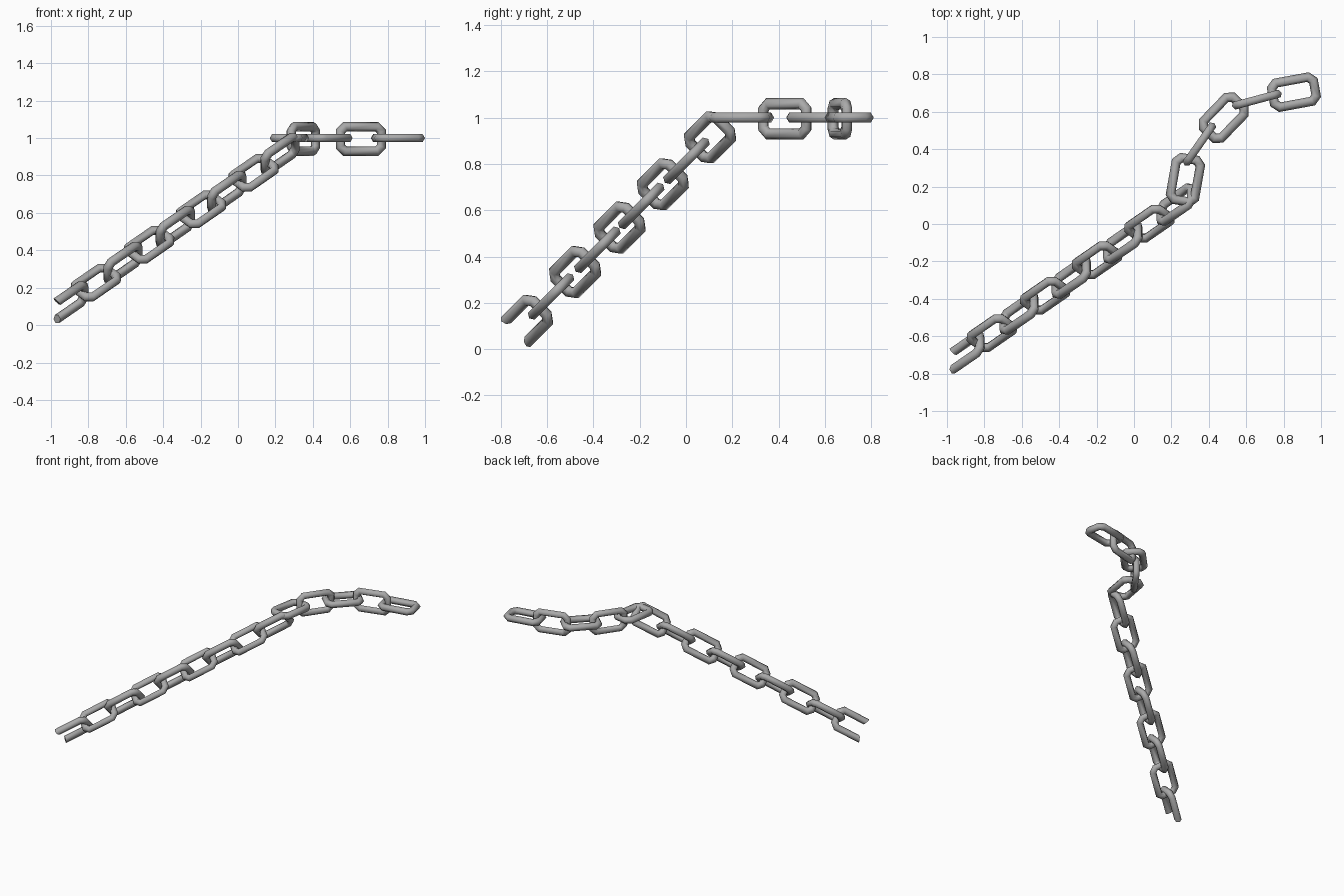
import bpy, bmesh, math
from mathutils import Vector

cube = bpy.data.objects.get("Cube")
if cube:
    bpy.data.objects.remove(cube, do_unlink=True)

# Material
steel = bpy.data.materials.new("grey_steel")
steel.use_nodes = True
GREY = (0.40, 0.40, 0.40, 1)
steel.diffuse_color = GREY
steel.node_tree.nodes["Principled BSDF"].inputs["Base Color"].default_value = GREY

# Link centreline: a long octagon, swept with a hexagonal bar
RADIUS, SIDES = 0.0245, 6
HALF_LEN, HALF_WID = 0.1135, 0.0655
STRAIGHT, END_FLAT = 0.088, 0.041
OUTLINE = [Vector(p) for p in (
    (-STRAIGHT, -HALF_WID), (STRAIGHT, -HALF_WID), (HALF_LEN, -END_FLAT), (HALF_LEN, END_FLAT),
    (STRAIGHT, HALF_WID), (-STRAIGHT, HALF_WID), (-HALF_LEN, END_FLAT), (-HALF_LEN, -END_FLAT))]


def edge_normal(p, q):
    e = (q - p).normalized()
    return Vector((e.y, -e.x))


def make_link(name, center, along, side, broken=False):
    along, side = Vector(along).normalized(), Vector(side).normalized()
    normal = along.cross(side)
    center = Vector(center)
    n = len(OUTLINE)
    bm = bmesh.new()
    rings = []
    for i in range(6 if broken else n):
        p = OUTLINE[i]
        n1, n2 = edge_normal(OUTLINE[i - 1], p), edge_normal(p, OUTLINE[(i + 1) % n])
        mitre = (n1 + n2) / (1 + n1.dot(n2))
        ring = []
        for k in range(SIDES):
            a = 2 * math.pi * k / SIDES
            q = p + mitre * RADIUS * math.cos(a)
            ring.append(bm.verts.new(center + along * q.x + side * q.y
                                     + normal * RADIUS * math.sin(a)))
        rings.append(ring)
    for i in range(len(rings) - (1 if broken else 0)):
        r, s = rings[i], rings[(i + 1) % len(rings)]
        for k in range(SIDES):
            j = (k + 1) % SIDES
            bm.faces.new((r[k], r[j], s[j], s[k]))
    for f in bm.faces:
        f.smooth = True
    # Flat caps on the broken ends
    if broken:
        for ring in (rings[0], rings[-1]):
            cap = bm.faces.new(ring)
            for e in cap.edges:
                e.smooth = False
    bmesh.ops.recalc_face_normals(bm, faces=bm.faces[:])
    mesh = bpy.data.meshes.new(name)
    bm.to_mesh(mesh)
    bm.free()
    mesh.materials.append(steel)
    bpy.context.collection.objects.link(bpy.data.objects.new(name, mesh))


# Level run: x, y, heading in degrees; lying and standing links alternate
LEVEL = [(0.855, 0.705, 10.5), (0.657, 0.665, 15), (0.48, 0.568, 46),
         (0.35, 0.427, 55), (0.275, 0.236, 80)]
for i, (x, y, heading) in enumerate(LEVEL):
    h = math.radians(heading)
    flat = i % 2 == 0
    side = (-math.sin(h), math.cos(h), 0) if flat else (0, 0, 1)
    make_link(f"level_link_{i + 1}", (x, y, 1.0 if flat else 0.995),
              (math.cos(h), math.sin(h), 0), side)

# Sloping run: upright links with crosswise links halfway between them
SLOPE = Vector((0.716, 0.494, 0.494)).normalized()
UPRIGHT = Vector((0, -1, 1)).normalized()
CROSS = SLOPE.cross(UPRIGHT)
CENTERS = [Vector(c) for c in ((0.225, 0.104, 0.915), (-0.06, -0.10, 0.712),
                               (-0.335, -0.287, 0.525), (-0.615, -0.479, 0.333),
                               (-0.905, -0.687, 0.122))]
for i, c in enumerate(CENTERS):
    last = i == len(CENTERS) - 1
    make_link("broken_end_link" if last else f"upright_link_{i + 1}", c, SLOPE, UPRIGHT, last)
    if not last:
        make_link(f"crosswise_link_{i + 1}", (c + CENTERS[i + 1]) / 2, SLOPE, CROSS)
